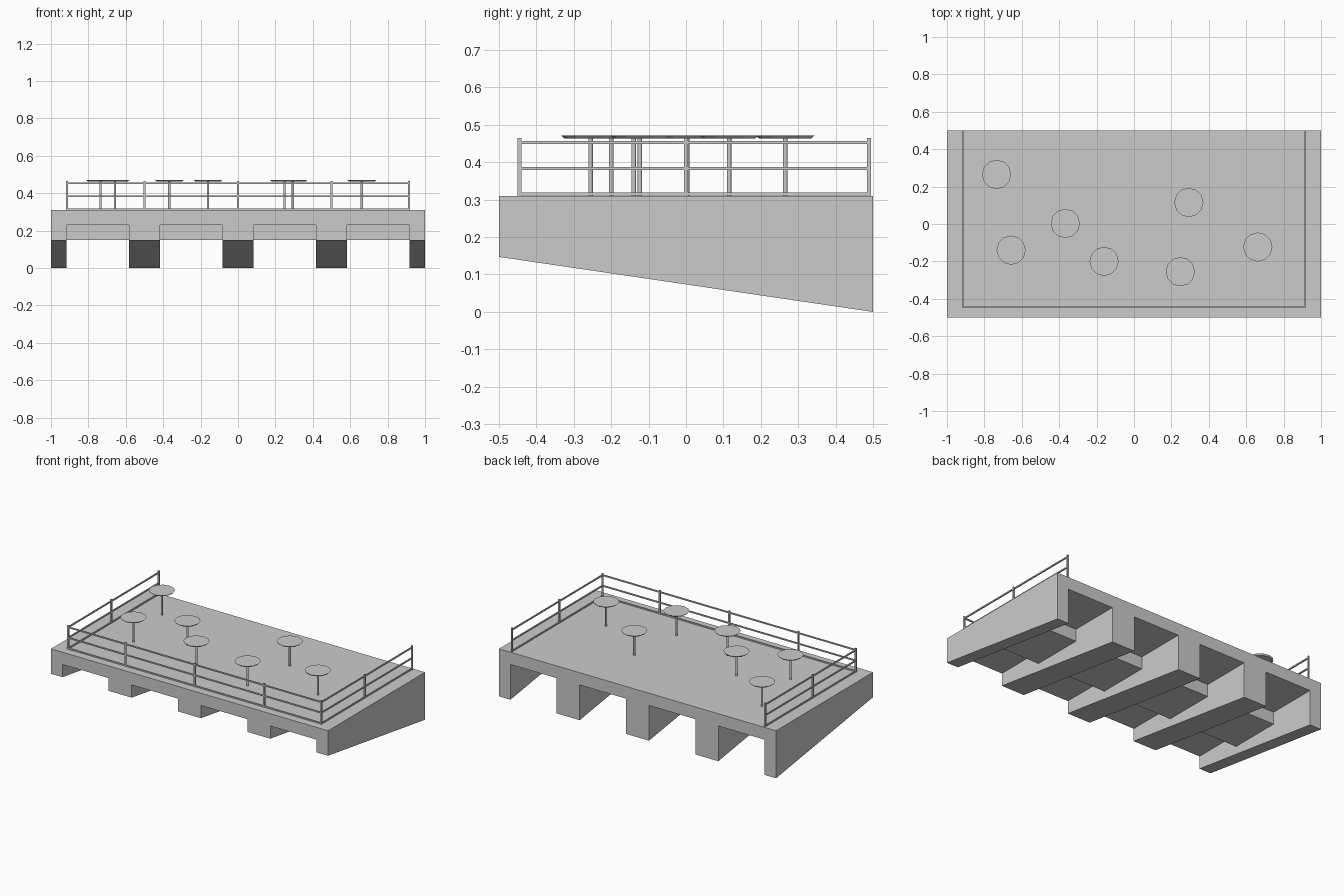
import bpy, bmesh, math

if "Cube" in bpy.data.objects:
    bpy.data.objects.remove(bpy.data.objects["Cube"])

TOP, ROOF, FRONT_Z = 0.31, 0.23, 0.147


def box(name, x0, x1, y0, y1, z0, z1, bm=None):
    own = bm is None
    bm = bm or bmesh.new()
    v = bmesh.ops.create_cube(bm, size=1)["verts"]
    for p in v:
        p.co = ((x0 + x1) / 2 + p.co.x * (x1 - x0),
                (y0 + y1) / 2 + p.co.y * (y1 - y0),
                (z0 + z1) / 2 + p.co.z * (z1 - z0))
    return finish(name, bm) if own else None


def finish(name, bm):
    me = bpy.data.meshes.new(name)
    bm.to_mesh(me)
    bm.free()
    ob = bpy.data.objects.new(name, me)
    bpy.context.collection.objects.link(ob)
    return ob


# platform: front outline with notched bays, extruded back to the deep rear edge
ribs = [(-1, -0.917), (-0.583, -0.417), (-0.083, 0.083), (0.417, 0.583), (0.917, 1)]
outline = [(1, TOP), (-1, TOP)]
for i, (a, b) in enumerate(ribs):
    if i:
        outline.append((a, ROOF))
    outline += [(a, None), (b, None)]
    if i < len(ribs) - 1:
        outline.append((b, ROOF))
bm = bmesh.new()
front = [bm.verts.new((x, -0.5, FRONT_Z if z is None else z)) for x, z in outline]
back = [bm.verts.new((x, 0.5, 0 if z is None else z)) for x, z in outline]
bm.faces.new(front)
bm.faces.new(back[::-1])
n = len(outline)
for i in range(n):
    j = (i + 1) % n
    bm.faces.new((front[j], front[i], back[i], back[j]))
bmesh.ops.recalc_face_normals(bm, faces=bm.faces)
finish("platform", bm)

# cross beams between the ribs
for (_, a), (b, _) in zip(ribs, ribs[1:]):
    box("cross_beam", a, b, -0.17, 0.17, 0.15, ROOF)

# railing posts and rails on three sides
RX, RY0, RY1, H = 0.914, -0.445, 0.489, 0.005
bm = bmesh.new()
posts = [(x, RY0) for x in (-RX, -0.5, 0, 0.5, RX)]
posts += [(s * RX, y) for s in (-1, 1) for y in (0, RY1)]
for x, y in posts:
    box("", x - H, x + H, y - H, y + H, TOP, 0.465, bm)
finish("railing_posts", bm)
bm = bmesh.new()
R = 0.004
for z in (0.315, 0.384, 0.453):
    box("", -RX, RX, RY0 - R, RY0 + R, z - R, z + R, bm)
    for s in (-1, 1):
        box("", s * RX - R, s * RX + R, RY0, RY1, z - R, z + R, bm)
finish("railing_bars", bm)


# round pedestal tables
def cone(bm, x, y, z0, z1, r0, r1, sides):
    v = bmesh.ops.create_cone(bm, cap_ends=True, segments=sides, radius1=r0,
                              radius2=r1, depth=z1 - z0)["verts"]
    bmesh.ops.translate(bm, verts=v, vec=(x, y, (z0 + z1) / 2))


for x, y in [(-0.735, 0.265), (-0.367, 0.003), (-0.657, -0.14), (-0.16, -0.2),
             (0.248, -0.255), (0.293, 0.115), (0.662, -0.123)]:
    bm = bmesh.new()
    cone(bm, x, y, TOP, 0.465, 0.006, 0.006, 12)
    cone(bm, x, y, 0.463, 0.471, 0.069, 0.078, 12)
    finish("table", bm)
